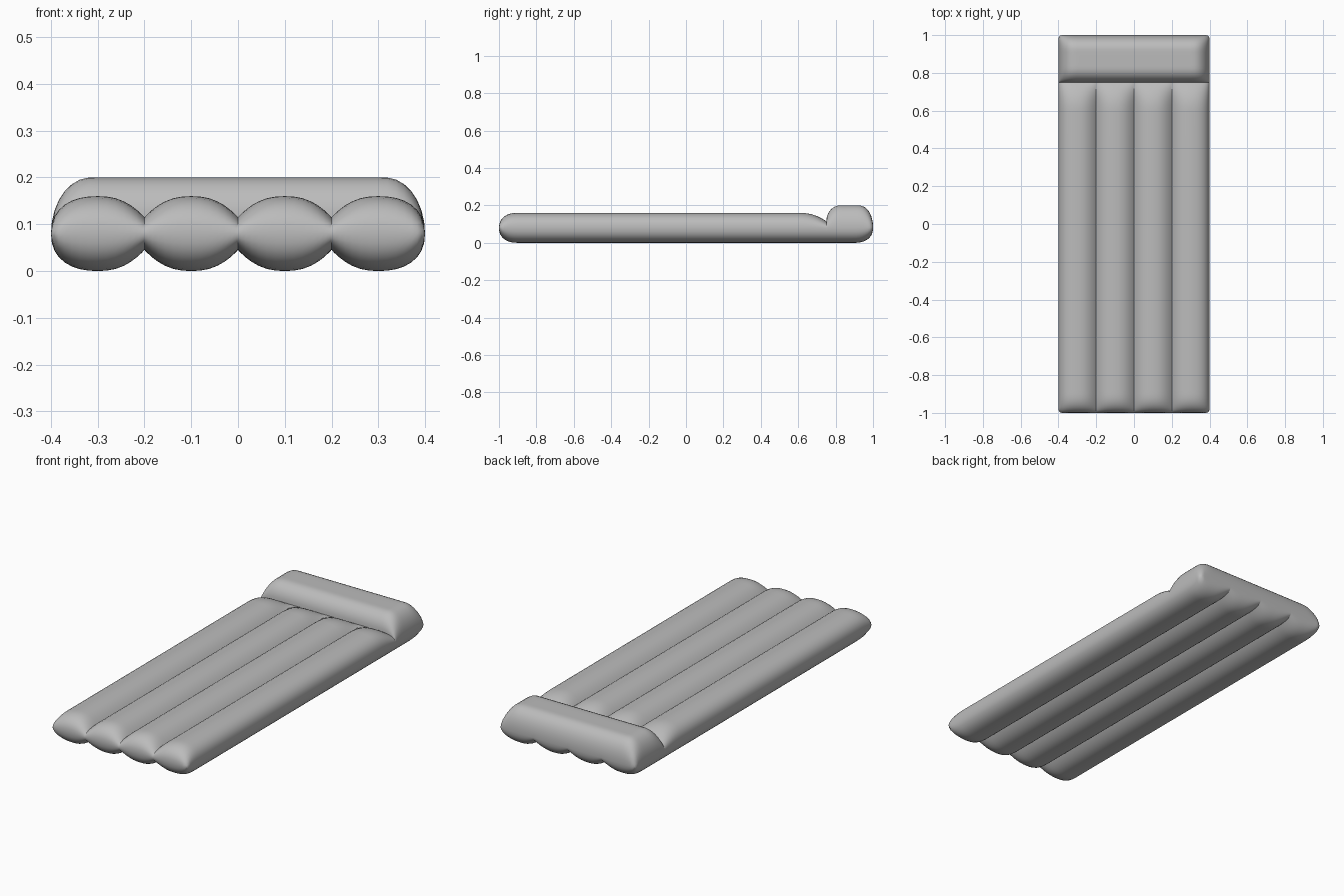
import bpy, bmesh, math

if "Cube" in bpy.data.objects:
    bpy.data.objects.remove(bpy.data.objects["Cube"], do_unlink=True)

MID, SEAM, PUFF, PILLOW = 0.08, 0.035, 0.045, 0.12
HALF_W, HALF_L, TUBE, FOLD = 0.4, 1.0, 0.1, 0.75


def edge(d, r, p=2.3):
    """Rounded rise from 0 at the rim to 1 at distance r."""
    t = 1 - min(max(d / r, 0), 1)
    return max(1 - t ** p, 0) ** (1 / p)


def fade(t):
    return 1 - min(max(t, 0), 1) ** 2.4


def tube_height(x, y, taper):
    """Half thickness of the four inflated tubes."""
    a = abs(x)
    ends = edge(HALF_L - abs(y), TUBE)
    if a > HALF_W - TUBE:
        return edge(HALF_W - a, TUBE) * (SEAM + PUFF * taper) * ends
    u = abs((a % (2 * TUBE)) - TUBE) / TUBE
    return (SEAM + PUFF * fade(u) * taper) * ends


def top_height(x, y):
    if y <= FOLD + 1e-6:
        return tube_height(x, y, fade((y - 0.6) / 0.15))
    # Pillow rising from the fold
    rise = SEAM + (PILLOW - SEAM) * edge(y - FOLD, 0.075, 2)
    return rise * edge(HALF_W - abs(x), 0.085, 2) * edge(HALF_L - y, 0.08, 2.2)


def bottom_height(x, y):
    return tube_height(x, y, 1)


def spread(a, b, n):
    """Samples packed towards both ends of an interval."""
    return [a + (b - a) * (1 - math.cos(math.pi * i / n)) / 2 for i in range(n)]


def round_corner(x, y, r=0.02):
    ex, ey = abs(x) - HALF_W + r, abs(y) - HALF_L + r
    if ex <= 0 or ey <= 0:
        return x, y
    k = max(ex, ey) / math.hypot(ex, ey)
    return (math.copysign(HALF_W - r + ex * k, x),
            math.copysign(HALF_L - r + ey * k, y))


# Sample lines across and along the mattress
xs = [x for i in range(4)
      for x in spread(-HALF_W + 2 * TUBE * i, -HALF_W + 2 * TUBE * (i + 1), 16)] + [HALF_W]
ys = spread(-HALF_L, -0.8, 16) + [-0.8 + 0.14 * i for i in range(10)]
ys += spread(0.6, FOLD, 10) + spread(FOLD, HALF_L, 22) + [HALF_L]

# Mattress skin: upper and lower sheets welded at the rim
bm = bmesh.new()
for height, side in ((top_height, 1), (bottom_height, -1)):
    rows = []
    for y in ys:
        row = []
        for x in xs:
            px, py = round_corner(x, y)
            row.append(bm.verts.new((px, py, MID + side * height(x, y))))
        rows.append(row)
    for r0, r1 in zip(rows, rows[1:]):
        for i in range(len(xs) - 1):
            quad = [r0[i], r0[i + 1], r1[i + 1], r1[i]]
            bm.faces.new(quad if side > 0 else quad[::-1])
bmesh.ops.remove_doubles(bm, verts=bm.verts, dist=0.00005)
bmesh.ops.recalc_face_normals(bm, faces=bm.faces)
mesh = bpy.data.meshes.new("air_mattress")
bm.to_mesh(mesh)
bm.free()

# Plain grey vinyl
vinyl = bpy.data.materials.new("grey_vinyl")
vinyl.use_nodes = True
vinyl.diffuse_color = (0.5, 0.5, 0.5, 1)
vinyl.node_tree.nodes["Principled BSDF"].inputs["Base Color"].default_value = (0.5, 0.5, 0.5, 1)
mesh.materials.append(vinyl)

mattress = bpy.data.objects.new("air_mattress", mesh)
bpy.context.collection.objects.link(mattress)
bpy.ops.object.select_all(action="DESELECT")
mattress.select_set(True)
bpy.context.view_layer.objects.active = mattress
bpy.ops.object.shade_smooth_by_angle(angle=math.radians(45))
